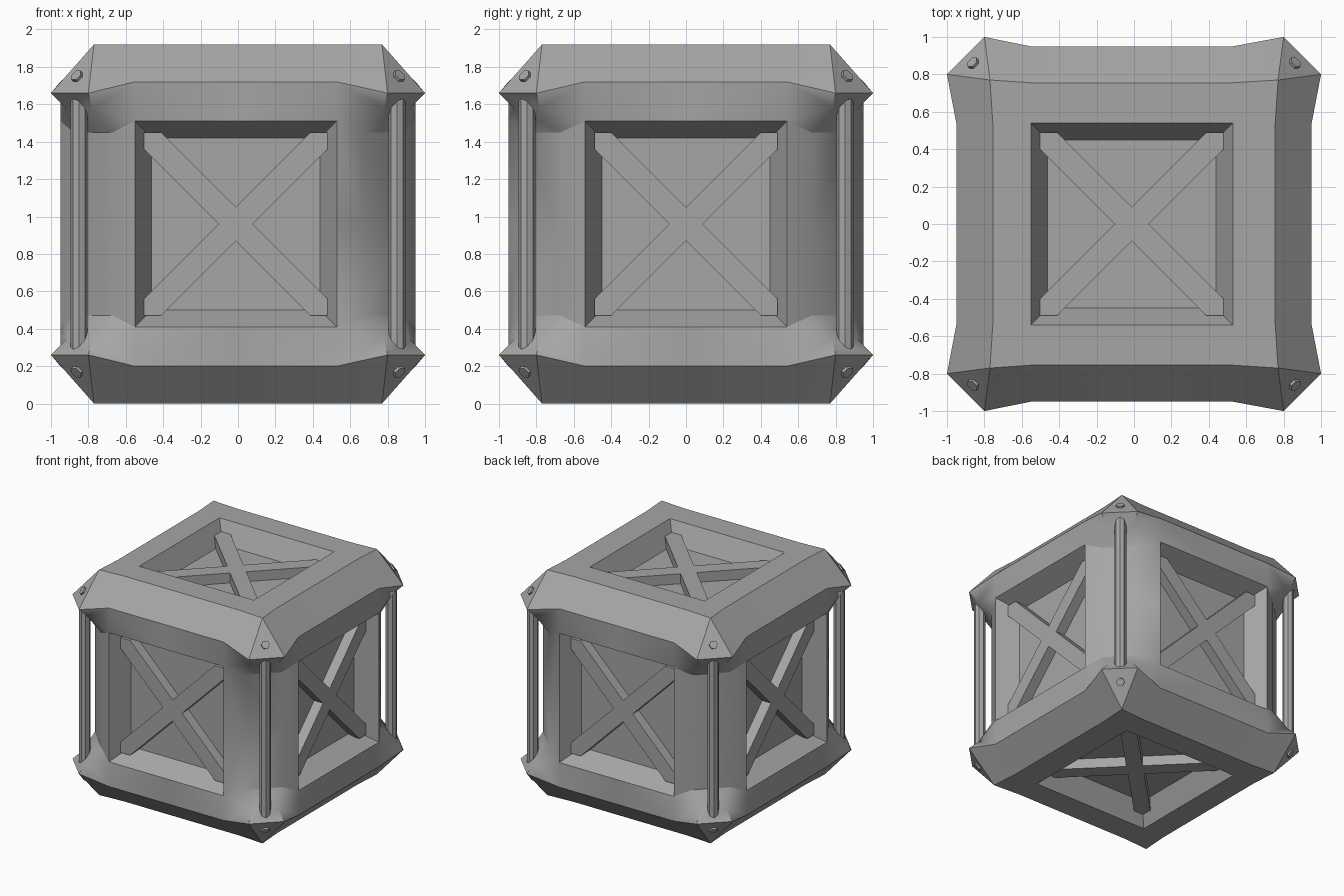
import bpy, bmesh, math
from itertools import product
from mathutils import Matrix, Vector

if "Cube" in bpy.data.objects:
    bpy.data.objects.remove(bpy.data.objects["Cube"])

MID = 0.96          # height of the crate's centre
SHIFT = -0.012      # the panels sit slightly off centre in x
GREY = (0.38, 0.38, 0.38, 1)

metal = bpy.data.materials.new("grey_metal")
metal.use_nodes = True
metal.diffuse_color = GREY
metal.node_tree.nodes["Principled BSDF"].inputs["Base Color"].default_value = GREY


def finish(bm, name, angle=None):
    """Turn a bmesh into a named object, centred at mid height."""
    bmesh.ops.recalc_face_normals(bm, faces=bm.faces[:])
    bmesh.ops.translate(bm, verts=bm.verts[:], vec=(0, 0, MID))
    mesh = bpy.data.meshes.new(name)
    bm.to_mesh(mesh)
    bm.free()
    mesh.materials.append(metal)
    obj = bpy.data.objects.new(name, mesh)
    bpy.context.collection.objects.link(obj)
    if angle:
        bpy.ops.object.select_all(action='DESELECT')
        obj.select_set(True)
        bpy.context.view_layer.objects.active = obj
        bpy.ops.object.shade_smooth_by_angle(angle=math.radians(angle))
    return obj


def swap(p):
    return (p[1], p[0], p[2])


def prism(bm, points, low, high, matrix):
    """Extrude a flat outline from low to high, then place it."""
    base = bm.faces.new([bm.verts.new((x, y, low)) for x, y in points])
    top = bmesh.ops.extrude_face_region(bm, geom=[base])["geom"]
    moved = [v for v in top if isinstance(v, bmesh.types.BMVert)]
    bmesh.ops.translate(bm, verts=moved, vec=(0, 0, high - low))
    bmesh.ops.transform(bm, matrix=matrix, verts=list(base.verts) + moved)


# Crate shell: one sixteenth of the surface, then mirrored all round
half, floor, deep = 0.54, 0.45, 0.17
tip = (0.77, 0.77, 0.96)            # top of the corner plate
ridge = (half, 0.755, 0.96)         # top edge of the chamfer
rim = (0.8, 1.0, 0.70)              # lower point of the corner plate
brow = (half, 0.95, 0.76)           # lower edge of the chamfer
flare = (0.78, 0.92, 0.62)          # underside of the corner
post = (0.67, 0.88, 0.49)           # recessed upright edge
hole = (half, 0.95, 0.55)           # side opening corner
well = (floor, 0.95 - deep, 0.46)   # side recess floor corner
lid = (half, half, 0.96)            # top opening corner
pan = (floor, floor, 0.96 - deep)   # top recess floor corner


def cx(p):
    return (0, p[1], p[2])


def cz(p):
    return (p[0], p[1], 0)


patches = [
    (cx(lid), lid, ridge, cx(ridge)), (lid, tip, ridge),
    (cx(lid), lid, pan, cx(pan)),
    (pan, cx(pan), (0, 0, pan[2]), swap(cx(pan))),
    (cx(ridge), ridge, brow, cx(brow)), (ridge, tip, rim, brow),
    (tip, rim, swap(rim)),
    (rim, flare, swap(flare), swap(rim)),
    (flare, post, swap(post), swap(flare)),
    (post, cz(post), swap(cz(post)), swap(post)),
    (brow, rim, flare, hole), (hole, flare, post),
    (brow, hole, cx(hole), cx(brow)),
    (hole, post, cz(post), cz(hole)),
    (hole, cz(hole), cz(well), well),
    (hole, cx(hole), cx(well), well),
    (well, cz(well), cx(cz(well)), cx(well)),
]

bm = bmesh.new()
cache, done = {}, set()
for sx, sy, sz in product((1, -1), repeat=3):
    for patch, swapped in product(patches, (False, True)):
        verts = []
        for p in patch:
            x, y, z = swap(p) if swapped else p
            key = (round(x * sx, 4) + 0.0, round(y * sy, 4) + 0.0, round(z * sz, 4) + 0.0)
            if key not in cache:
                cache[key] = bm.verts.new(key)
            verts.append(cache[key])
        if frozenset(verts) not in done:
            done.add(frozenset(verts))
            bm.faces.new(verts)
for v in bm.verts:
    if abs(v.co.x) < 0.6:
        v.co.x += SHIFT
finish(bm, "crate_shell", 30)

# Cross braces: one X-shaped plate in each of the six recesses
reach, arm = 0.49, 0.09
quarter = [Vector(p) for p in
           ((reach, reach - arm), (reach, reach), (reach - arm, reach), (0, arm))]
outline = [Matrix.Rotation(math.radians(90 * i), 2) @ p for i in range(4) for p in quarter]
sides = {"front": (0, -1, 0), "back": (0, 1, 0), "left": (1, 0, 0),
         "right": (-1, 0, 0), "top": (0, 0, 1), "bottom": (0, 0, -1)}
for side, direction in sides.items():
    turn = Vector(direction).to_track_quat('Z', 'Y').to_matrix().to_4x4()
    offset = Matrix.Translation((SHIFT if direction[0] == 0 else 0, 0, 0))
    bm = bmesh.new()
    surface = 0.96 if direction[2] else 0.95
    prism(bm, outline, surface - deep - 0.01, surface - 0.085, offset @ turn)
    finish(bm, side + "_cross_brace")

# Corner rods: upright bars standing clear of the recessed edges
octagon = [(0.045 * math.cos(math.tau * i / 8), 0.045 * math.sin(math.tau * i / 8))
           for i in range(8)]
for sx, sy in product((1, -1), repeat=2):
    bm = bmesh.new()
    prism(bm, octagon, -0.69, 0.69, Matrix.Translation((0.85 * sx, 0.85 * sy, 0)))
    name = ("back" if sy > 0 else "front") + ("_left" if sx > 0 else "_right")
    finish(bm, name + "_corner_rod")

# Corner bolts: hexagonal heads on the eight corner plates
hexagon = [(0.034 * math.cos(math.tau * i / 6), 0.034 * math.sin(math.tau * i / 6))
           for i in range(6)]
centre = (Vector(tip) + Vector(rim) + Vector(swap(rim))) / 3
for signs in product((1, -1), repeat=3):
    s = Vector(signs)
    turn = s.to_track_quat('Z', 'Y').to_matrix().to_4x4()
    bm = bmesh.new()
    prism(bm, hexagon, -0.01, 0.015, Matrix.Translation(centre * s) @ turn)
    name = ("top" if s.z > 0 else "bottom") + ("_back" if s.y > 0 else "_front")
    finish(bm, name + ("_left" if s.x > 0 else "_right") + "_bolt")
